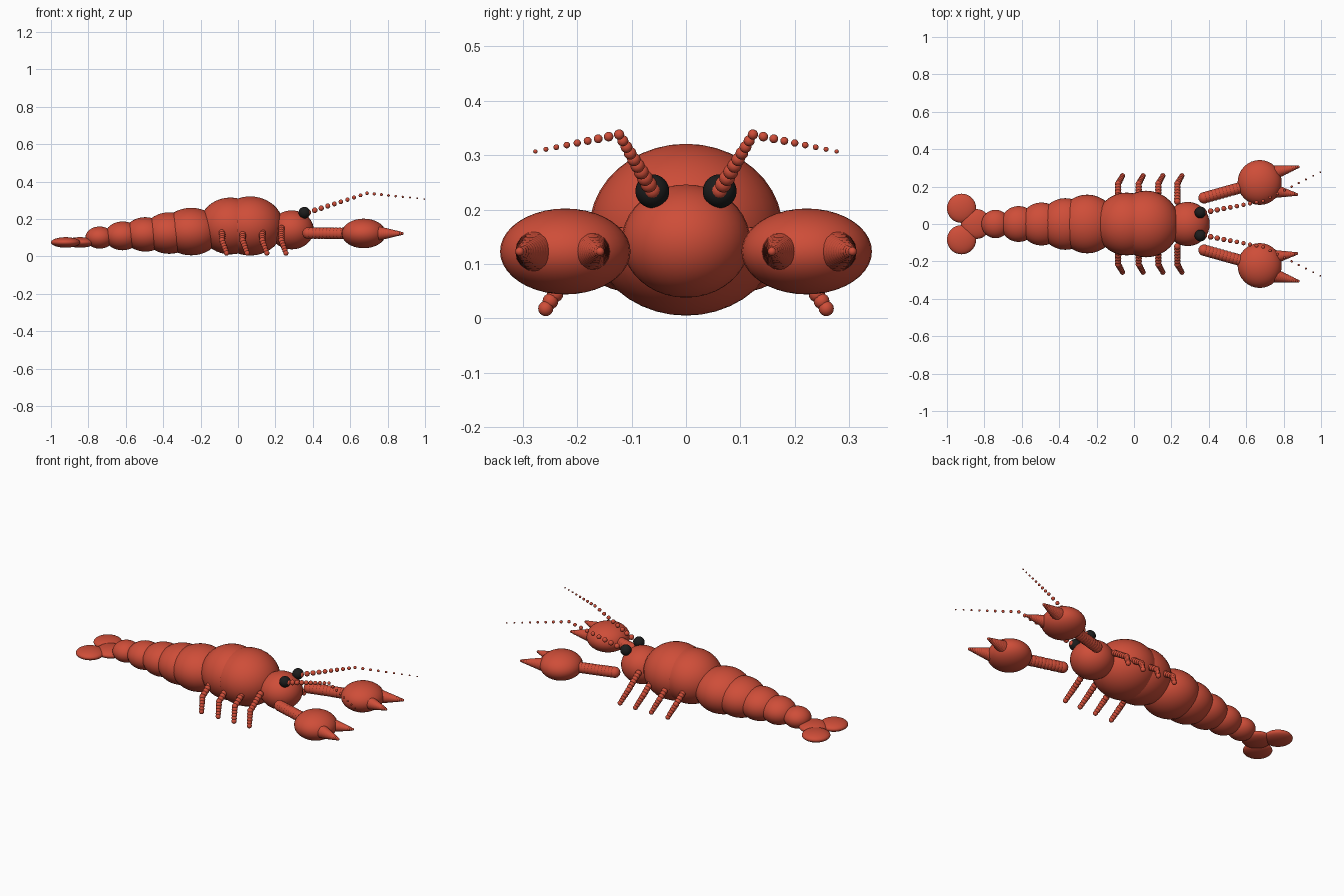
import bpy
import bmesh
from mathutils import Vector, Matrix

cube = bpy.data.objects.get("Cube")
if cube:
    bpy.data.objects.remove(cube, do_unlink=True)


def make_material(name, color):
    mat = bpy.data.materials.new(name)
    mat.use_nodes = True
    mat.diffuse_color = color
    mat.node_tree.nodes["Principled BSDF"].inputs["Base Color"].default_value = color
    return mat


shell_red = make_material("shell red", (0.62, 0.075, 0.04, 1))
eye_black = make_material("eye black", (0.012, 0.012, 0.012, 1))


def make_object(name, balls, mat, segments=32, rings=20):
    """Build one smooth object from (centre, radii) ellipsoids."""
    bm = bmesh.new()
    for centre, radii in balls:
        place = Matrix.Translation(centre) @ Matrix.Diagonal((*radii, 1))
        bmesh.ops.create_uvsphere(bm, u_segments=segments, v_segments=rings,
                                  radius=1, matrix=place)
    for face in bm.faces:
        face.smooth = True
    mesh = bpy.data.meshes.new(name)
    bm.to_mesh(mesh)
    bm.free()
    mesh.materials.append(mat)
    obj = bpy.data.objects.new(name, mesh)
    bpy.context.collection.objects.link(obj)
    return obj


def chain(start, end, r_start, r_end, steps):
    """Beads evenly spaced from start to end with a tapering radius."""
    start, end = Vector(start), Vector(end)
    beads = []
    for i in range(steps + 1):
        t = i / steps
        r = r_start + (r_end - r_start) * t
        beads.append((start.lerp(end, t), (r, r, r)))
    return beads


def mirrored(name, balls, mat, **detail):
    """Make the left-hand and right-hand copies across the body's long axis."""
    for side, s in (("left", 1), ("right", -1)):
        flipped = [(Vector((c[0], c[1] * s, c[2])), r) for c, r in balls]
        make_object(f"{name}_{side}", flipped, mat, **detail)


# Body: name, x, z, flat radius, half height
body = [
    ("head", 0.287, 0.142, 0.118, 0.104),
    ("carapace_front", 0.065, 0.163, 0.178, 0.158),
    ("carapace_back", -0.04, 0.163, 0.168, 0.152),
    ("abdomen_1", -0.25, 0.133, 0.157, 0.127),
    ("abdomen_2", -0.367, 0.125, 0.138, 0.111),
    ("abdomen_3", -0.495, 0.118, 0.115, 0.092),
    ("abdomen_4", -0.617, 0.11, 0.096, 0.077),
    ("abdomen_5", -0.74, 0.101, 0.076, 0.059),
    ("tail_middle", -0.845, 0.075, 0.08, 0.028),
]
for name, x, z, r, h in body:
    make_object(name, [((x, 0, z), (r, r, h))], shell_red)

# Tail lobes and eyes
mirrored("tail_lobe", [((-0.922, 0.084, 0.075), (0.078, 0.078, 0.028))], shell_red)
mirrored("eye", [((0.355, 0.062, 0.234), (0.031, 0.031, 0.031))], eye_black)

# Antennae: two tapering runs of beads
elbow = (0.69, 0.123, 0.338)
antenna = chain((0.375, 0.062, 0.235), elbow, 0.016, 0.0095, 9)
antenna += chain(elbow, (0.996, 0.277, 0.307), 0.0095, 0.004, 8)[1:]
mirrored("antenna", antenna, shell_red, segments=14, rings=8)

# Claws: arm, palm and two pincers
mirrored("claw_arm", chain((0.375, 0.14, 0.125), (0.6, 0.203, 0.123), 0.031, 0.031, 12),
         shell_red, segments=16, rings=10)
mirrored("claw_palm", [((0.672, 0.222, 0.123), (0.118, 0.12, 0.079))], shell_red)
mirrored("pincer_outer", chain((0.755, 0.277, 0.123), (0.878, 0.306, 0.123), 0.037, 0.008, 12),
         shell_red, segments=12, rings=8)
mirrored("pincer_inner", chain((0.75, 0.176, 0.123), (0.87, 0.158, 0.123), 0.037, 0.008, 12),
         shell_red, segments=12, rings=8)

# Walking legs: thigh and shin
for i, x in enumerate((-0.085, 0.025, 0.13, 0.232)):
    knee = (x, 0.215, 0.085)
    leg = chain((x, 0.12, 0.15), knee, 0.018, 0.017, 6)
    leg += chain(knee, (x + 0.024, 0.258, 0.018), 0.017, 0.014, 5)[1:]
    mirrored(f"leg_{i + 1}", leg, shell_red, segments=12, rings=8)
